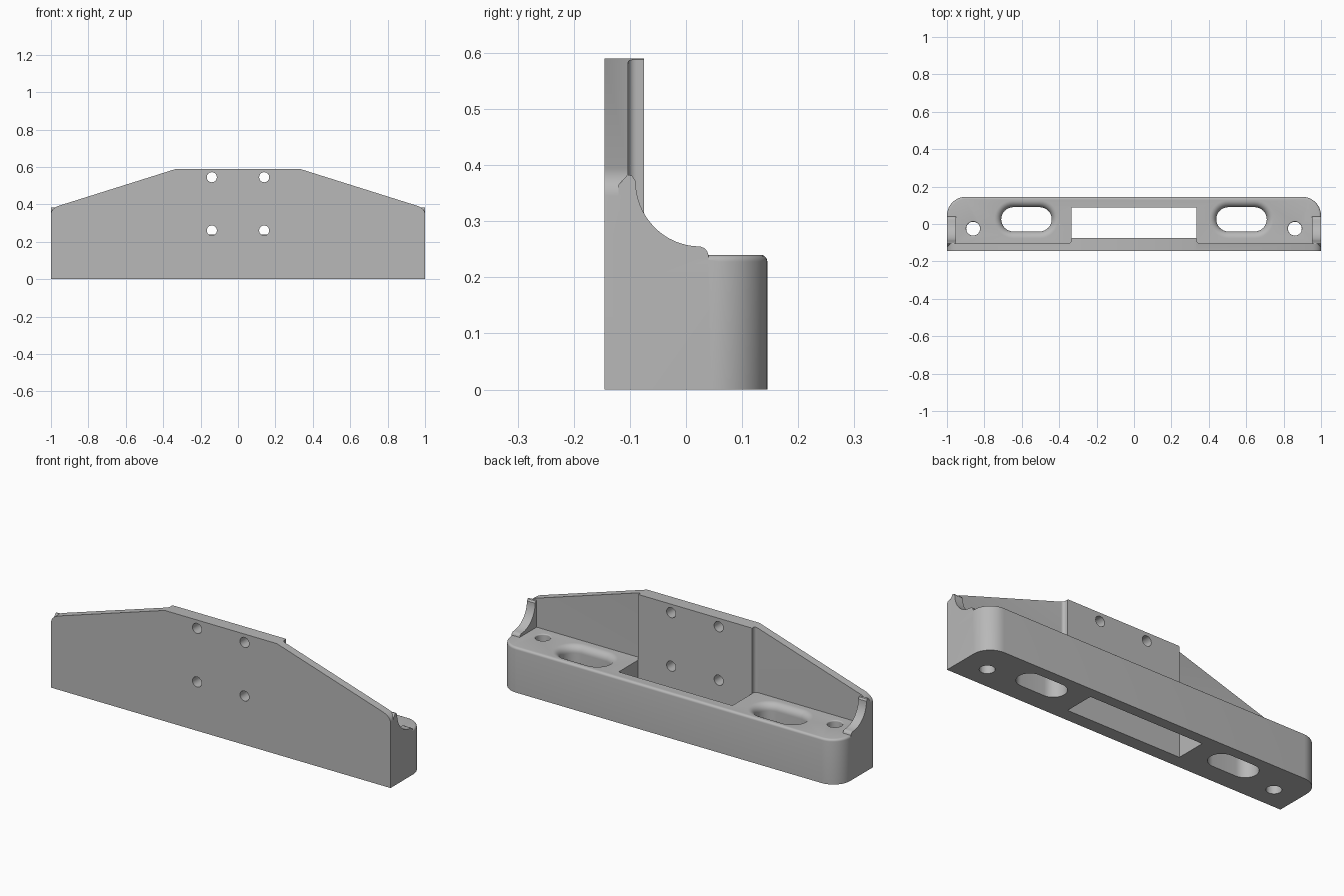
import bpy, bmesh
from math import sin, cos, pi, radians

cube = bpy.data.objects.get("Cube")
if cube:
    bpy.data.objects.remove(cube, do_unlink=True)

grey = bpy.data.materials.new("mid_grey")
grey.use_nodes = True
grey.diffuse_color = (0.48, 0.48, 0.48, 1)
grey.node_tree.nodes["Principled BSDF"].inputs["Base Color"].default_value = grey.diffuse_color


def arc(cx, cy, rx, ry, start, end, n=12):
    angles = [radians(start + (end - start) * i / n) for i in range(n + 1)]
    return [(cx + rx * cos(a), cy + ry * sin(a)) for a in angles]


def mirrored(half):
    """Close a right-hand outline with its reflection in x."""
    return half + [(-x, y) for x, y in reversed(half)]


def loft(name, rings, rim=None):
    """Solid through a list of rings; rim = (width, edge test) rounds edges."""
    bm = bmesh.new()
    loops = [[bm.verts.new(p) for p in ring] for ring in rings]
    for low, high in zip(loops, loops[1:]):
        for i in range(len(low)):
            j = (i + 1) % len(low)
            bm.faces.new((low[i], low[j], high[j], high[i]))
    bm.faces.new(loops[0][::-1])
    bm.faces.new(loops[-1])
    bmesh.ops.recalc_face_normals(bm, faces=bm.faces)
    if rim:
        edges = [e for e in bm.edges if all(rim[1](v.co) for v in e.verts)]
        bmesh.ops.bevel(bm, geom=edges, offset=rim[0], segments=5,
                        profile=0.5, affect='EDGES')
    mesh = bpy.data.meshes.new(name)
    bm.to_mesh(mesh)
    bm.free()
    mesh.materials.append(grey)
    obj = bpy.data.objects.new(name, mesh)
    bpy.context.collection.objects.link(obj)
    return obj


def prism(name, outline, axis, start, end, rim=None):
    place = {"x": lambda a, b, t: (t, a, b),
             "y": lambda a, b, t: (a, t, b),
             "z": lambda a, b, t: (a, b, t)}[axis]
    return loft(name, [[place(a, b, t) for a, b in outline] for t in (start, end)], rim)


def combine(target, tool, operation):
    """Apply a boolean and discard the tool."""
    tool.hide_render = True
    bpy.ops.object.select_all(action='DESELECT')
    bpy.context.view_layer.objects.active = target
    target.select_set(True)
    mod = target.modifiers.new(operation.lower(), 'BOOLEAN')
    mod.operation = operation
    mod.solver = 'EXACT'
    mod.object = tool
    bpy.ops.object.modifier_apply(modifier=mod.name)
    bpy.data.objects.remove(tool, do_unlink=True)


def flared_hole(name, x, y, half_length, radius, flare, top):
    """Upright slot or round hole whose mouth widens in a quarter round."""
    levels = [(radius, -0.1)]
    levels += [(radius + flare * (1 - cos(a)), top - flare * (1 - sin(a)))
               for a in [i * pi / 16 for i in range(9)]]
    levels.append((radius + flare, top + 0.05))
    rings = []
    for r, z in levels:
        ring = arc(x + half_length, y, r, r, -90, 90, 16)
        ring += arc(x - half_length, y, r, r, 90.5, 269.5, 16)
        rings.append([(a, b, z) for a, b in ring])
    return loft(name, rings)


FLOOR = 0.24

# Base bar with rounded rear corners and rim
base_half = [(1, -0.12)] + arc(0.9, 0.045, 0.1, 0.1, 0, 90)
base = prism("mounting_bracket", mirrored(base_half), "z", 0, FLOOR,
             (0.012, lambda c: c.y > 0.04 and c.z > 0.2))

# Rectangular opening, flared slots and screw holes through the base
combine(base, prism("opening", mirrored([(0.335, -0.2), (0.335, 0.088)]),
                    "z", -0.1, 0.4), 'DIFFERENCE')
for side in (-1, 1):
    combine(base, flared_hole("slot", side * 0.575, 0.025, 0.07, 0.065, 0.037, FLOOR),
            'DIFFERENCE')
    combine(base, flared_hole("screw_hole", side * 0.86, -0.025, 0, 0.037, 0.006, FLOOR),
            'DIFFERENCE')

# Upright plate with its thicker central pad
plan_half = ([(1.1, -0.145), (1.1, -0.103)]
             + arc(0.35, -0.088, 0.015, 0.015, -90, -180, 6) + [(0.335, -0.075)])
plate = prism("upright_plate", mirrored(plan_half), "z", -0.1, 0.7)
shoulder = [((1 - t) ** 2 * 1 + 2 * t * (1 - t) * 1 + t * t * 0.95,
             (1 - t) ** 2 * 0.345 + 2 * t * (1 - t) * 0.38 + t * t * 0.395)
            for t in [i / 10 for i in range(11)]]
front_half = [(1, 0)] + shoulder + [(0.33, 0.59)]
combine(plate, prism("front_outline", mirrored(front_half), "y", -0.3, 0.1), 'INTERSECT')
combine(base, plate, 'UNION')

# Curved end ribs joining the plate to the base
rib_profile = ([(-0.12, 0.2), (-0.12, 0.365), (-0.104, 0.383), (-0.096, 0.381), (-0.091, 0.373)]
               + arc(0.025, 0.372, 0.115, 0.117, 180, 270, 16)
               + [(0.033, 0.252), (0.038, 0.246), (0.04, FLOOR), (0.04, 0.2)])
for side in (-1, 1):
    combine(base, prism("end_rib", rib_profile, "x", side * 0.952, side), 'UNION')

# Four bolt holes through the pad
for x in (-0.14, 0.14):
    for z in (0.26, 0.545):
        combine(base, prism("bolt_hole", arc(x, z, 0.027, 0.027, 0, 345, 23),
                            "y", -0.3, 0), 'DIFFERENCE')

bpy.ops.object.select_all(action='DESELECT')
base.select_set(True)
bpy.context.view_layer.objects.active = base
bpy.ops.object.shade_smooth_by_angle(angle=radians(30))
